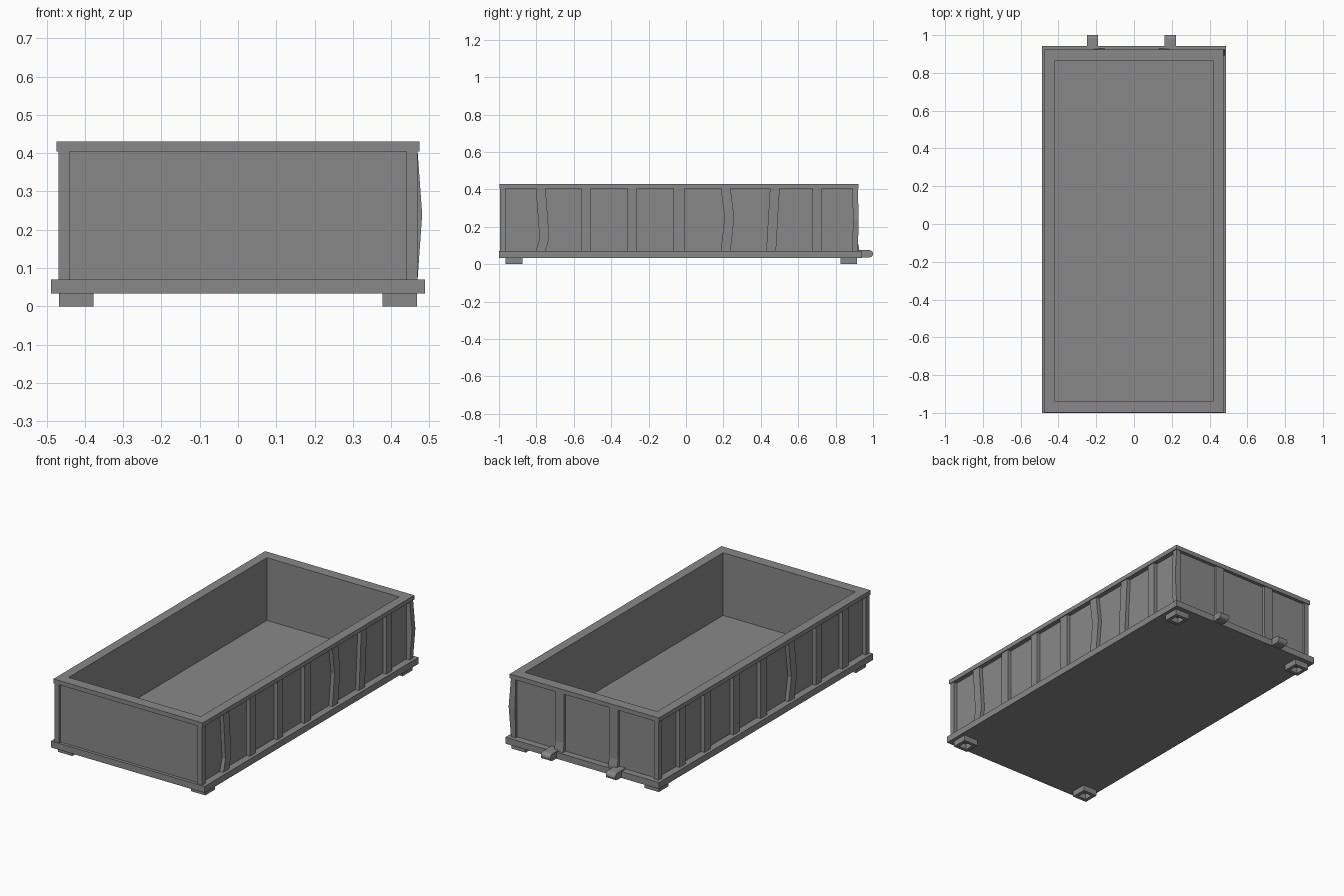
import bpy, bmesh, math

if "Cube" in bpy.data.objects:
    bpy.data.objects.remove(bpy.data.objects["Cube"])

GREY = bpy.data.materials.new("dark_grey")
GREY.diffuse_color = (0.25, 0.25, 0.25, 1)
GREY.use_nodes = True
GREY.node_tree.nodes["Principled BSDF"].inputs["Base Color"].default_value = GREY.diffuse_color


def finish(name, bm):
    bmesh.ops.recalc_face_normals(bm, faces=bm.faces)
    mesh = bpy.data.meshes.new(name)
    bm.to_mesh(mesh)
    bm.free()
    mesh.materials.append(GREY)
    obj = bpy.data.objects.new(name, mesh)
    bpy.context.collection.objects.link(obj)
    return obj


def skin(name, rings, closed=False):
    """Join matching point rings into one solid."""
    bm = bmesh.new()
    rings = [[bm.verts.new(p) for p in ring] for ring in rings]
    pairs = list(zip(rings, rings[1:]))
    if closed:
        pairs.append((rings[-1], rings[0]))
    else:
        bm.faces.new(rings[0])
        bm.faces.new(rings[-1])
    for a, b in pairs:
        for i in range(len(a)):
            j = (i + 1) % len(a)
            bm.faces.new((a[i], a[j], b[j], b[i]))
    return finish(name, bm)


def rect(x0, x1, y0, y1, z):
    return [(x0, y0, z), (x1, y0, z), (x1, y1, z), (x0, y1, z)]


def loft(name, sections):
    """Rectangles (x0, x1, y0, y1, z) stacked upwards and capped."""
    return skin(name, [rect(*s) for s in sections])


def frame(name, outer, inner, z0, z1):
    """Rectangular ring between two (x0, x1, y0, y1) outlines."""
    return skin(name, [rect(*outer, z0), rect(*outer, z1),
                       rect(*inner, z1), rect(*inner, z0)], closed=True)


Z0, Z1 = 0.07, 0.405
INNER = (-0.42, 0.42, -0.937, 0.862)

# Base slab, walls and top rim
loft("base", [(-0.488, 0.488, -1, 0.942, 0.033), (-0.488, 0.488, -1, 0.942, Z0)])
frame("walls", (-0.447, 0.447, -0.982, 0.904), INNER, Z0, Z1)
frame("top_rim", (-0.474, 0.474, -0.998, 0.923), INNER, Z1, 0.43)

# Hollow square feet
for sx in (-1, 1):
    for y in (-0.92, 0.87):
        x = sx * 0.423
        frame("foot", (x - 0.045, x + 0.045, y - 0.045, y + 0.045),
              (x - 0.026, x + 0.026, y - 0.026, y + 0.026), 0, 0.033)

# Corner posts, the back right one bulging outwards
for sx in (-1, 1):
    for y0, y1 in ((-0.995, -0.965), (0.889, 0.919)):
        bulge = 0.012 if sx > 0 and y0 > 0 else 0
        secs = []
        for z, d in ((Z0, 0), (0.24, bulge), (Z1, 0)):
            xa, xb = sorted((sx * 0.44, sx * (0.469 + d)))
            secs.append((xa, xb, y0 + d / 3, y1 + d / 3, z))
        loft("corner_post", secs)

# Side ribs; dents are (bottom shift, dent height, dent shift)
RIB_Y = (-0.777, -0.535, -0.287, -0.037, 0.212, 0.475, 0.702)
DENTS = {1: {0: (0, 0.14, 0.02), 4: (0, 0.25, 0.02), 5: (-0.02, 0.24, -0.01)},
         -1: {2: (0, 0.2, -0.025)}}
for sx in (-1, 1):
    for i, y in enumerate(RIB_Y):
        low, zd, shift = DENTS[sx].get(i, (0, 0.24, 0))
        half = 0.03 if i == 3 else 0.026
        xa, xb = sorted((sx * 0.44, sx * 0.469))
        loft("side_rib", [(xa, xb, y + d - half, y + d + half, z)
                          for z, d in ((Z0, low), (zd, shift), (Z1, 0))])

# Back ribs
for x in (-0.183, 0.16):
    loft("back_rib", [(x - 0.028, x + 0.028, 0.89, 0.928, Z0),
                      (x - 0.028, x + 0.028, 0.89, 0.919, 0.12),
                      (x - 0.028, x + 0.028, 0.89, 0.919, Z1)])

# Rounded hooks at the back
profile = [(0.90, 0.036), (0.90, 0.076)]
for k in range(7):
    a = math.pi / 2 - math.pi * k / 6
    profile.append((0.98 + 0.02 * math.cos(a), 0.056 + 0.02 * math.sin(a)))
for x in (-0.22, 0.192):
    skin("rear_hook", [[(x + dx, y, z) for y, z in profile] for dx in (-0.03, 0.03)])
